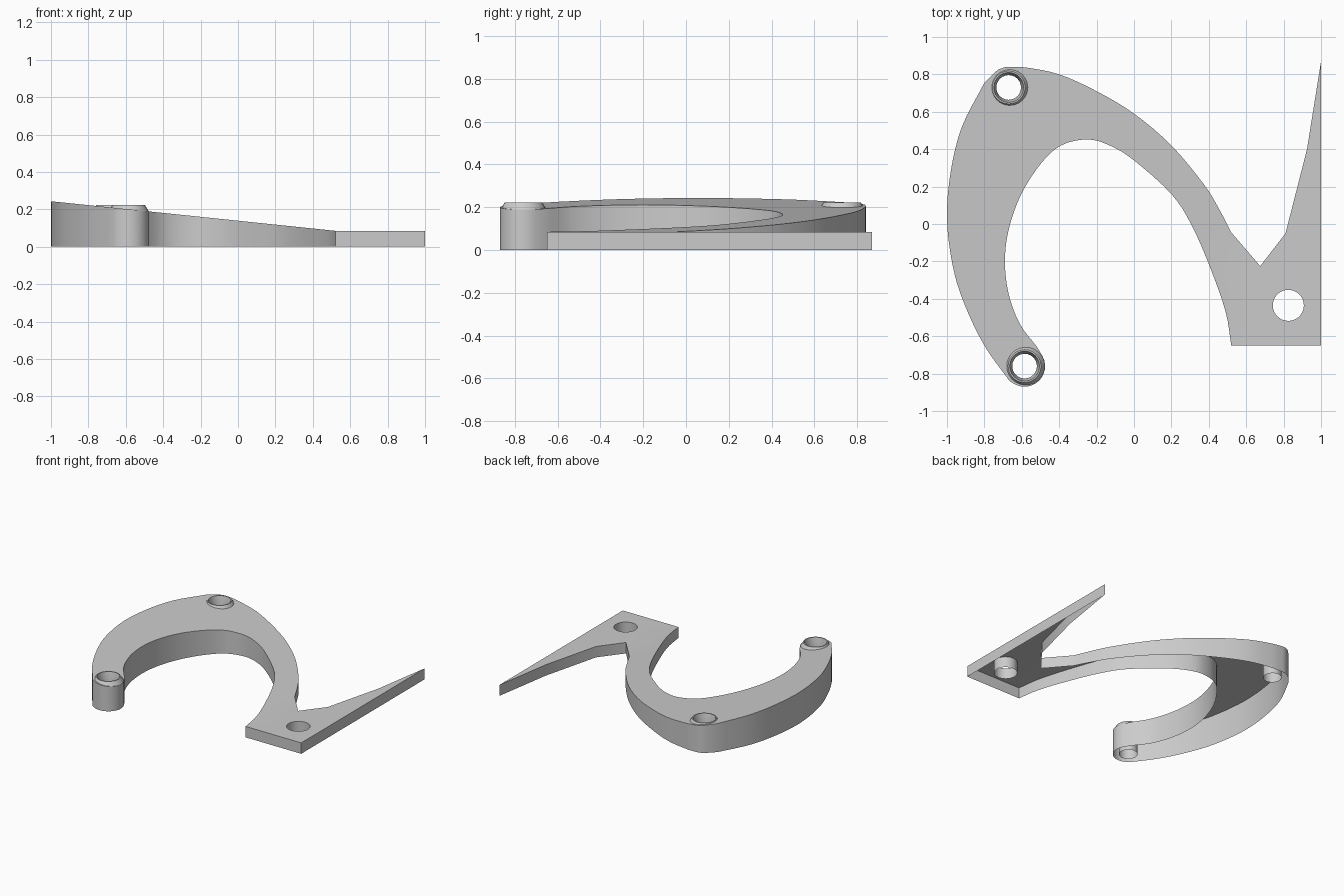
import bpy, bmesh
from math import cos, sin, radians, pi
from mathutils import Vector

cube = bpy.data.objects.get("Cube")
if cube:
    bpy.data.objects.remove(cube)

grey = bpy.data.materials.new("plain_grey")
grey.use_nodes = True
grey.diffuse_color = (0.6, 0.6, 0.6, 1)
grey.node_tree.nodes["Principled BSDF"].inputs["Base Color"].default_value = (0.6, 0.6, 0.6, 1)

BOSS_CENTRES = {"tip_boss": (-0.585, -0.76), "corner_boss": (-0.67, 0.73)}
PLATE_HOLE = (0.825, -0.435)
CREASE_X, PLATE_Z, SLOPE = 0.52, 0.085, 0.104


def top_height(x):
    return PLATE_Z + SLOPE * max(0, CREASE_X - x)


def arc(centre, radius, start, end, steps):
    angles = [radians(start + (end - start) * i / steps) for i in range(steps + 1)]
    return [(centre[0] + radius * cos(a), centre[1] + radius * sin(a)) for a in angles]


def smooth_path(points, steps=4):
    """Catmull-Rom curve through the points."""
    pts = [Vector(p) for p in points]
    pts = [2 * pts[0] - pts[1]] + pts + [2 * pts[-1] - pts[-2]]
    out = []
    for a, b, c, d in zip(pts, pts[1:], pts[2:], pts[3:]):
        for i in range(steps):
            t = i / steps
            out.append(0.5 * (2 * b + (c - a) * t + (2 * a - 5 * b + 4 * c - d) * t ** 2
                              + (3 * b - a - 3 * c + d) * t ** 3))
    return out + [pts[-2]]


def finish(bm, name):
    mesh = bpy.data.meshes.new(name)
    bm.to_mesh(mesh)
    bm.free()
    mesh.materials.append(grey)
    obj = bpy.data.objects.new(name, mesh)
    bpy.context.collection.objects.link(obj)
    bpy.ops.object.select_all(action="DESELECT")
    obj.select_set(True)
    bpy.context.view_layer.objects.active = obj
    bpy.ops.object.shade_smooth_by_angle(angle=radians(30))
    return obj


def add_loop(bm, points):
    verts = [bm.verts.new((p[0], p[1], 0)) for p in points]
    return [bm.edges.new((v, verts[i - 1])) for i, v in enumerate(verts)]


# Outline: outer sweep, corner round, back sweep, notched plate, inner sweep, tip round
outer = smooth_path([(-.665, -.84), (-.80, -.65), (-.91, -.42), (-.97, -.22), (-1, .03),
                     (-.98, .28), (-.92, .52), (-.80, .755)])
back = smooth_path([(-.67, .84), (-.58, .837), (-.4, .80), (-.2, .71), (0, .59), (.2, .42),
                    (.375, .21), (.455, .08), (.52, -.045)])
plate = [(.675, -.225), (.81, -.05), (.925, .4), (1, .87), (1, -.65)]
inner = smooth_path([(.52, -.65), (.49, -.47), (.41, -.24), (.31, -.01), (.2, .16), (0, .34),
                     (-.13, .42), (-.25, .452), (-.39, .42), (-.5, .32), (-.605, .155),
                     (-.67, -.03), (-.69, -.2), (-.67, -.375), (-.61, -.535), (-.52, -.655)])
corner = arc(BOSS_CENTRES["corner_boss"], 0.11, 140, 100, 4)
tip = arc(BOSS_CENTRES["tip_boss"], 0.11, 30, -125, 12)

# Hollow bracket shell: top skin with holes, open underneath
bm = bmesh.new()
edges = add_loop(bm, outer + corner + back + plate + inner + tip)
for centre in BOSS_CENTRES.values():
    edges += add_loop(bm, arc(centre, 0.084, 0, 345, 23))
edges += add_loop(bm, arc(PLATE_HOLE, 0.083, 0, 350, 35))
bmesh.ops.triangle_fill(bm, use_beauty=True, edges=edges, normal=(0, 0, 1))
bmesh.ops.bisect_plane(bm, geom=bm.verts[:] + bm.edges[:] + bm.faces[:], dist=1e-4,
                       plane_co=(CREASE_X, 0, 0), plane_no=(1, 0, 0))
for v in bm.verts:
    v.co.z = top_height(v.co.x)


def on_boss(edge):
    return any((v.co.xy - Vector(c)).length < 0.095
               for c in BOSS_CENTRES.values() for v in edge.verts)


# Side walls and the plate hole wall
rim = [e for e in bm.edges if e.is_boundary and not on_boss(e)]
walls = bmesh.ops.extrude_edge_only(bm, edges=rim)["geom"]
for v in walls:
    if isinstance(v, bmesh.types.BMVert):
        v.co.z = 0
bmesh.ops.recalc_face_normals(bm, faces=bm.faces[:])
if sum(f.normal.z * f.calc_area() for f in bm.faces) < 0:
    bmesh.ops.reverse_faces(bm, faces=bm.faces[:])
finish(bm, "bracket_shell")

# Raised bosses with chamfered rims and tapered bores
for name, (cx, cy) in BOSS_CENTRES.items():
    bm = bmesh.new()
    profile = [(.109, .187), (.088, .222), (.08, .222), (.066, .16), (.066, 0)]
    verts = [bm.verts.new((cx + r, cy, z)) for r, z in profile]
    line = [bm.edges.new(pair) for pair in zip(verts, verts[1:])]
    bmesh.ops.spin(bm, geom=verts + line, cent=(cx, cy, 0), axis=(0, 0, 1),
                   angle=2 * pi, steps=24)
    bmesh.ops.remove_doubles(bm, verts=bm.verts[:], dist=1e-4)
    bmesh.ops.recalc_face_normals(bm, faces=bm.faces[:])
    if sum(f.normal.z for f in bm.faces) < 0:
        bmesh.ops.reverse_faces(bm, faces=bm.faces[:])
    finish(bm, name)
